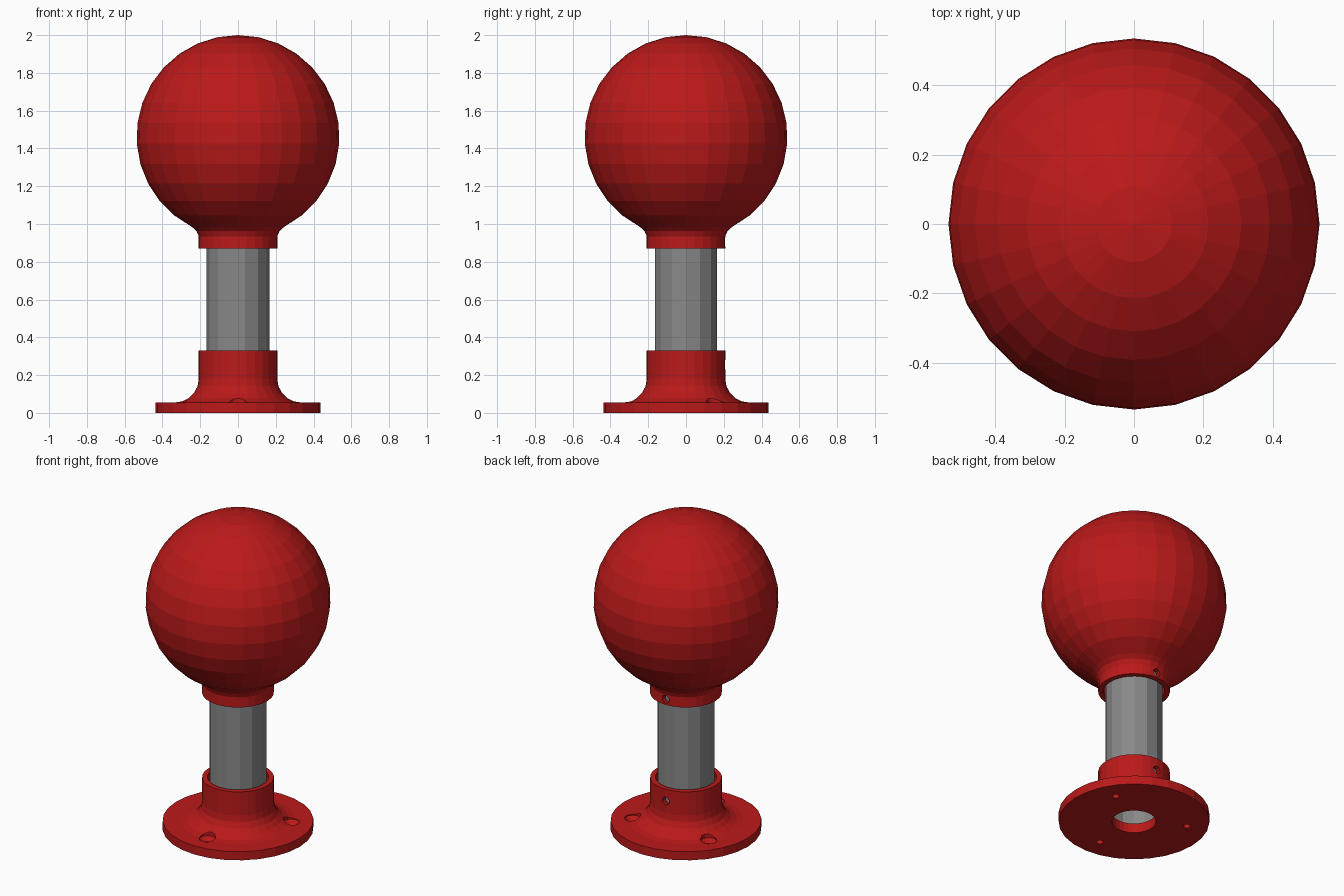
import bpy, bmesh
from math import sin, cos, pi, radians, sqrt, asin
from mathutils import Matrix, Vector

if "Cube" in bpy.data.objects:
    bpy.data.objects.remove(bpy.data.objects["Cube"])


def material(name, rgb):
    m = bpy.data.materials.new(name)
    m.diffuse_color = (*rgb, 1)
    m.use_nodes = True
    m.node_tree.nodes["Principled BSDF"].inputs["Base Color"].default_value = m.diffuse_color
    return m


RED = material("red_paint", (0.5, 0.01, 0.01))
STEEL = material("steel_grey", (0.25, 0.25, 0.25))


def finish(name, bm, mat=None):
    bmesh.ops.recalc_face_normals(bm, faces=bm.faces)
    mesh = bpy.data.meshes.new(name)
    bm.to_mesh(mesh)
    bm.free()
    ob = bpy.data.objects.new(name, mesh)
    bpy.context.collection.objects.link(ob)
    if mat:
        mesh.materials.append(mat)
    return ob


def lathe(name, profile, sides, mat=None, closed=True):
    """Revolve an (r, z) profile round z; points with r = 0 become a pole."""
    bm = bmesh.new()
    rings = []
    for r, z in profile:
        if r < 1e-6:
            rings.append([bm.verts.new((0, 0, z))] * sides)
        else:
            rings.append([bm.verts.new((r * cos(2 * pi * i / sides),
                                        r * sin(2 * pi * i / sides), z)) for i in range(sides)])
    for k in range(len(rings) if closed else len(rings) - 1):
        a, b = rings[k], rings[(k + 1) % len(rings)]
        for i in range(sides):
            j = (i + 1) % sides
            quad = list(dict.fromkeys((a[i], a[j], b[j], b[i])))
            if len(quad) > 2:
                bm.faces.new(quad)
    return finish(name, bm, mat)


def cut(ob, cutter):
    """Subtract the cutter from the object, then remove it."""
    mod = ob.modifiers.new("hole", 'BOOLEAN')
    mod.operation, mod.solver, mod.object = 'DIFFERENCE', 'EXACT', cutter
    bpy.context.view_layer.objects.active = ob
    bpy.ops.object.modifier_apply(modifier=mod.name)
    bpy.data.objects.remove(cutter)


def screw_hole(ob, z):
    """Set-screw hole through the back of a collar."""
    bm = bmesh.new()
    bmesh.ops.create_cone(bm, cap_ends=True, segments=10, radius1=0.025, radius2=0.025, depth=0.15,
                          matrix=Matrix.Translation((0, 0.225, z)) @ Matrix.Rotation(pi / 2, 4, 'X'))
    cut(ob, finish("screw_cutter", bm))


# base flange with filleted collar and pipe socket
fillet = [(0.333 - 0.125 * sin(a), 0.18 - 0.125 * cos(a))
          for a in (radians(18 * i) for i in range(6))]
base = lathe("base_flange", [(0.128, 0), (0.437, 0), (0.437, 0.055)] + fillet +
             [(0.208, 0.33), (0.177, 0.33), (0.177, 0.06), (0.128, 0.06)], 28, RED)

# three countersunk bolt holes and the set-screw hole
for deg in (30, 150, 270):
    bolt = lathe("bolt_cutter", [(0, -0.05), (0.021, -0.05), (0.021, 0.025),
                                 (0.048, 0.05), (0.048, 0.15), (0, 0.15)], 12, closed=False)
    bolt.data.transform(Matrix.Translation((0.31 * cos(radians(deg)), 0.31 * sin(radians(deg)), 0)))
    cut(base, bolt)
screw_hole(base, 0.255)

# hollow pipe
lathe("pipe", [(0.168, 0.06), (0.168, 1.08), (0.14, 1.08), (0.14, 0.06)], 14, STEEL)

# ball with neck collar and blind socket
R, CZ = 0.537, 1.463
start = asin(0.245 / R)
ball = [(R * sin(a), CZ - R * cos(a))
        for a in (start + (pi - start) * i / 13 for i in range(14))]
ball[-1] = (0, 2.0)
head = lathe("ball_head", [(0, 1.08), (0.177, 1.08), (0.177, 0.87), (0.208, 0.87), (0.208, 0.935),
                           (0.22, 0.963)] + ball, 28, RED, closed=False)
screw_hole(head, 0.905)
